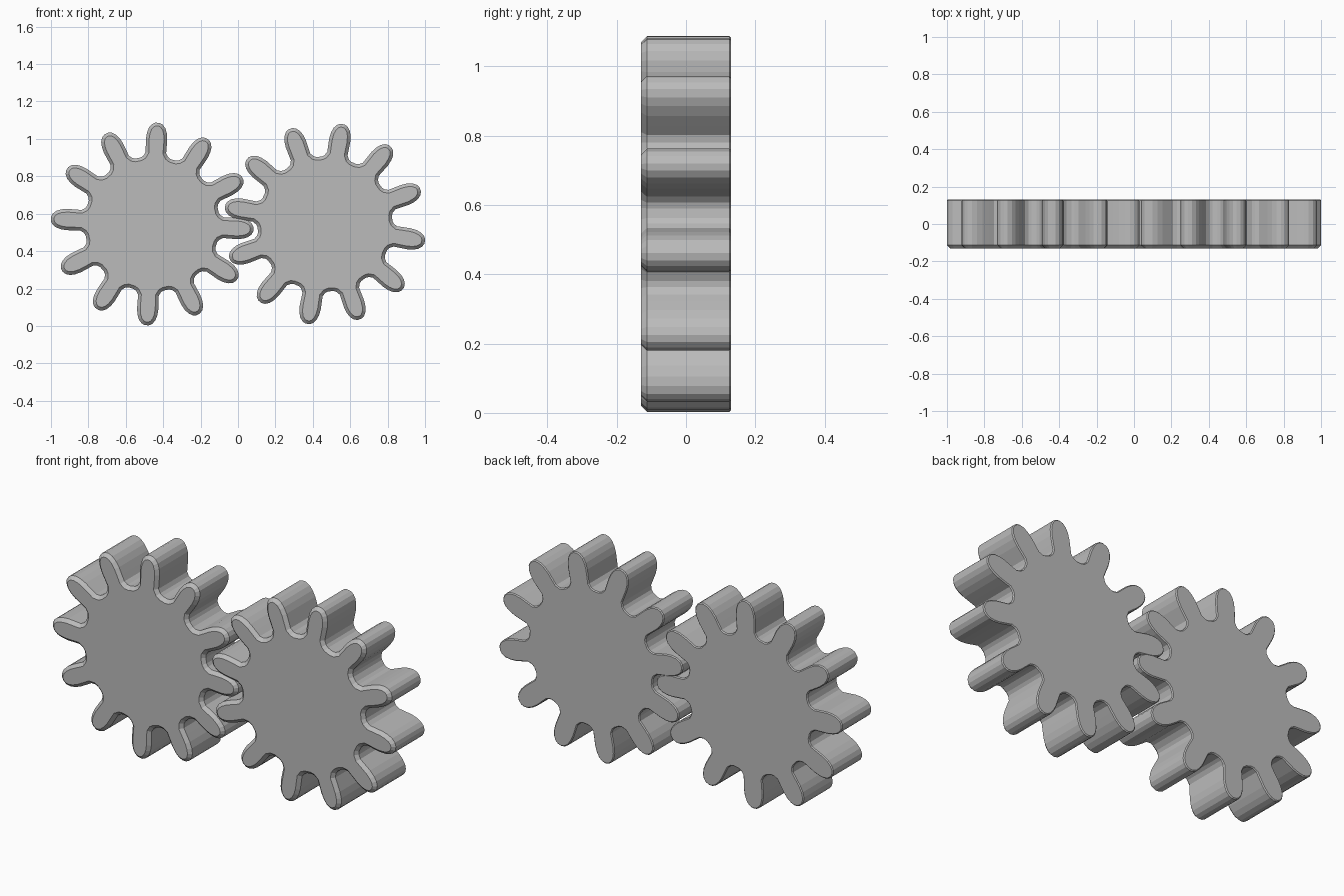
import bpy
import bmesh
from math import sin, cos, radians
from mathutils import Matrix, Vector

cube = bpy.data.objects.get("Cube")
if cube:
    bpy.data.objects.remove(cube)

grey = bpy.data.materials.new("plain grey")
grey.use_nodes = True
grey.diffuse_color = (0.5, 0.5, 0.5, 1)
grey.node_tree.nodes["Principled BSDF"].inputs["Base Color"].default_value = grey.diffuse_color

TEETH = 12
HALF_DEPTH = 0.13
# Half tooth: (distance from the hub, half width), valley to tip
FLANK = [(0.352, 0.080), (0.362, 0.066), (0.382, 0.055), (0.415, 0.056),
         (0.455, 0.057), (0.488, 0.053), (0.514, 0.044), (0.533, 0.029),
         (0.542, 0.011)]


def gear_outline(phase):
    """Closed outline of a gear, counter-clockwise in the x-z plane."""
    tooth = [(r, -w) for r, w in FLANK] + [(r, w) for r, w in reversed(FLANK)]
    points = []
    for i in range(TEETH):
        a = radians(phase + i * 360 / TEETH)
        points += [(r * cos(a) - t * sin(a), r * sin(a) + t * cos(a)) for r, t in tooth]
    return points


def make_gear(name, x, z, phase):
    bm = bmesh.new()
    front = bm.faces.new([bm.verts.new((px, -HALF_DEPTH, pz)) for px, pz in gear_outline(phase)])
    # Thickness
    result = bmesh.ops.extrude_face_region(bm, geom=[front], use_keep_orig=True)
    moved = [v for v in result["geom"] if isinstance(v, bmesh.types.BMVert)]
    bmesh.ops.translate(bm, verts=moved, vec=Vector((0, 2 * HALF_DEPTH, 0)))
    bmesh.ops.recalc_face_normals(bm, faces=bm.faces)
    # Wide chamfer on the front rim, slight one on the back rim
    for side, width in ((-1, 0.017), (1, 0.005)):
        rim = [e for e in bm.edges
               if all(abs(v.co.y - side * HALF_DEPTH) < 1e-4 for v in e.verts)]
        bmesh.ops.bevel(bm, geom=rim, offset=width, segments=1,
                        affect='EDGES', clamp_overlap=False)
    bmesh.ops.recalc_face_normals(bm, faces=bm.faces)
    mesh = bpy.data.meshes.new(name)
    bm.to_mesh(mesh)
    bm.free()
    mesh.materials.append(grey)
    gear = bpy.data.objects.new(name, mesh)
    gear.matrix_world = Matrix.Translation((x, 0, z))
    bpy.context.collection.objects.link(gear)
    return gear


# Two meshing gears
make_gear("right_gear", -0.459, 0.545, 87)
make_gear("left_gear", 0.465, 0.545, 80)
